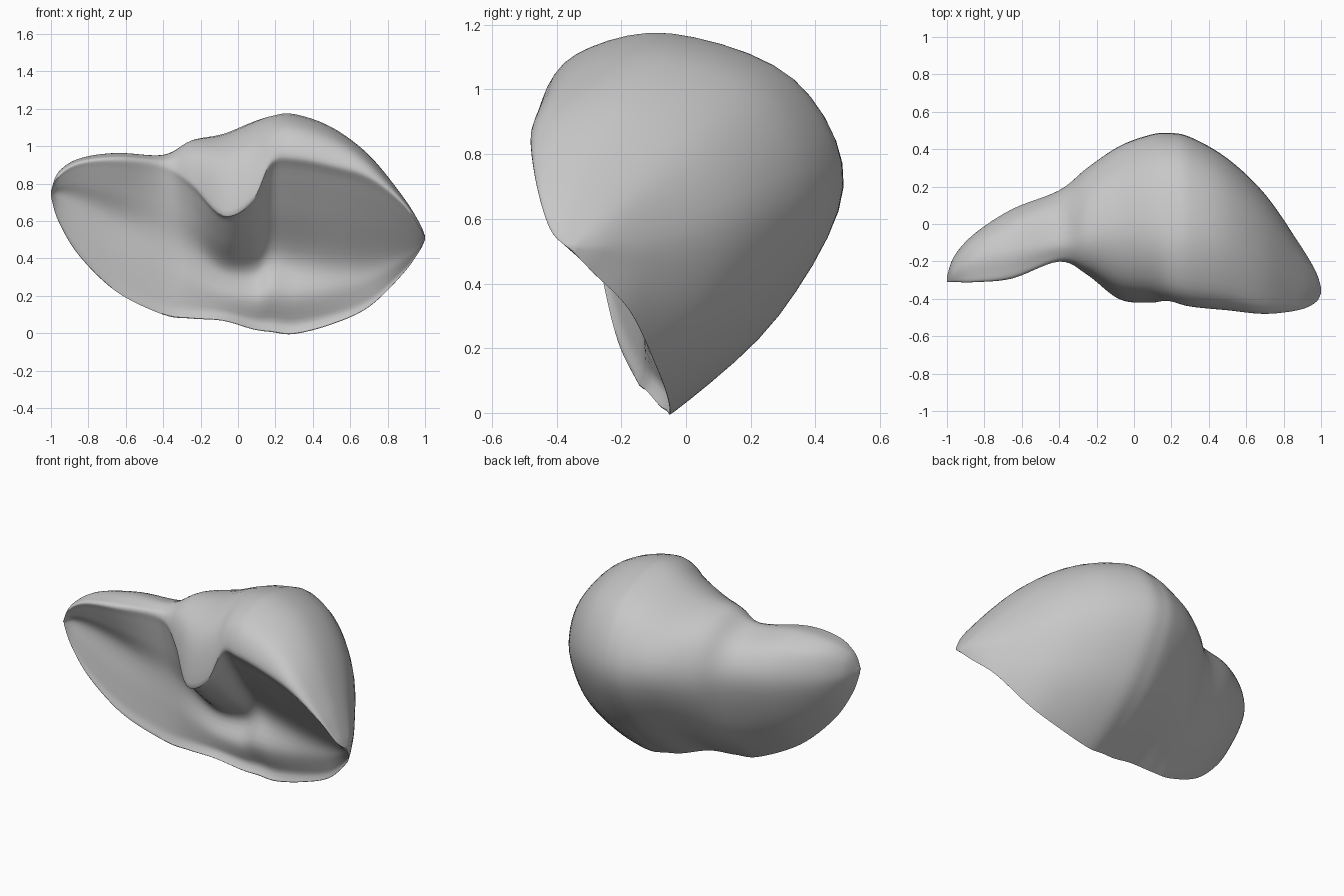
import bpy, bmesh, math
from mathutils import Vector

cube = bpy.data.objects.get("Cube")
if cube:
    bpy.data.objects.remove(cube, do_unlink=True)

# Section parameters at each station, running from the right tip to the left tip
station_x = [-1, -.96, -.85, -.65, -.4, -.25, -.08, .08, .18, .3, .5, .7, .88, .97, 1]
top_z = [.76, .86, .93, .96, .95, 1.03, 1.065, 1.13, 1.16, 1.17, 1.1, .95, .73, .59, .52]
top_y = [-.3, -.25, -.18, -.13, -.08, -.05, -.05, -.05, -.05, -.05, -.08, -.18, -.3, -.36, -.35]
back_y = [-.28, -.17, -.05, .08, .18, .3, .415, .475, .487, .465, .35, .16, -.1, -.25, -.34]
back_z = [.745, .74, .72, .7, .68, .68, .7, .7, .7, .7, .68, .62, .54, .52, .51]
lip_y = [-.31, -.31, -.31, -.29, -.2, -.27, -.4, -.42, -.41, -.44, -.46, -.48, -.46, -.42, -.37]
lip_z = [.75, .84, .91, .93, .9, .82, .66, .74, .94, .96, .92, .85, .7, .57, .515]
base_y = [-.3, -.28, -.25, -.2, -.14, -.12, -.1, -.06, -.04, -.03, -.04, -.08, -.17, -.29, -.35]
base_z = [.73, .6, .42, .23, .11, .09, .08, .035, .02, .01, .06, .15, .32, .44, .5]
hollow_y = [-.3, -.26, -.22, -.17, -.13, -.12, -.09, -.05, -.05, -.06, -.1, -.15, -.25, -.33, -.355]


def spline(a, b, c, d, t):
    """Smooth curve from b to c."""
    return b + (c - a) * (t / 2) + (a * 2 - b * 5 + c * 4 - d) * (t * t / 2) \
        + (b * 3 - a - c * 3 + d) * (t ** 3 / 2)


def blend(p, q, fy, fz):
    """Point between p and q with separate fractions in depth and height."""
    return Vector((p.x, p.y + fy * (q.y - p.y), p.z + fz * (q.z - p.z)))


def section(i):
    """Closed crescent: round the back, over the top, into the front hollow."""
    x = station_x[i]
    base = Vector((x, base_y[i], base_z[i]))
    back = Vector((x, back_y[i], back_z[i]))
    top = Vector((x, top_y[i], top_z[i]))
    lip = Vector((x, lip_y[i], lip_z[i]))
    height = lip.z - base.z
    hollow = Vector((x, hollow_y[i], base.z + height * (.45 - .15 * x)))
    swell = Vector((0, -.06 * height * max(0, 1 - 2 * abs(x - .15)), 0))
    return [base, blend(base, back, .62, .42), back, blend(top, back, .72, .3),
            top, blend(top, lip, .75, .3), lip, blend(lip, hollow, .13, .16),
            blend(lip, hollow, .53, .55), hollow,
            blend(hollow, base, .5, .5) + swell, blend(base, hollow, .1, .12)]


def refine_ring(points, steps):
    n = len(points)
    return [spline(*(points[(k + o) % n] for o in (-1, 0, 1, 2)), s / steps)
            for k in range(n) for s in range(steps)]


# Smooth rings between the stations
rings = [refine_ring(section(i), 5) for i in range(len(station_x))]
last = len(rings) - 1
STEPS = 6
smooth_rings = []
for i in range(last):
    near = [rings[min(max(i + o, 0), last)] for o in (-1, 0, 1, 2)]
    for s in range(STEPS):
        smooth_rings.append([spline(*p, s / STEPS) for p in zip(*near)])
smooth_rings.append(rings[last])

# Skin the rings and close both tips
bm = bmesh.new()
loops = [[bm.verts.new(p) for p in ring] for ring in smooth_rings]
for a, b in zip(loops, loops[1:]):
    for k in range(len(a)):
        j = (k + 1) % len(a)
        bm.faces.new((a[k], a[j], b[j], b[k]))
bm.faces.new(loops[0])
bm.faces.new(loops[-1])
bmesh.ops.recalc_face_normals(bm, faces=bm.faces)

mesh = bpy.data.meshes.new("lobed_body")
bm.to_mesh(mesh)
bm.free()
body = bpy.data.objects.new("lobed_body", mesh)
bpy.context.collection.objects.link(body)

# Plain grey material
grey = bpy.data.materials.new("plain_grey")
grey.use_nodes = True
colour = (.57, .57, .57, 1)
grey.diffuse_color = colour
grey.node_tree.nodes["Principled BSDF"].inputs["Base Color"].default_value = colour
mesh.materials.append(grey)

# Smooth shading with a crisp rim
bpy.ops.object.select_all(action='DESELECT')
body.select_set(True)
bpy.context.view_layer.objects.active = body
bpy.ops.object.shade_smooth_by_angle(angle=math.radians(40))
